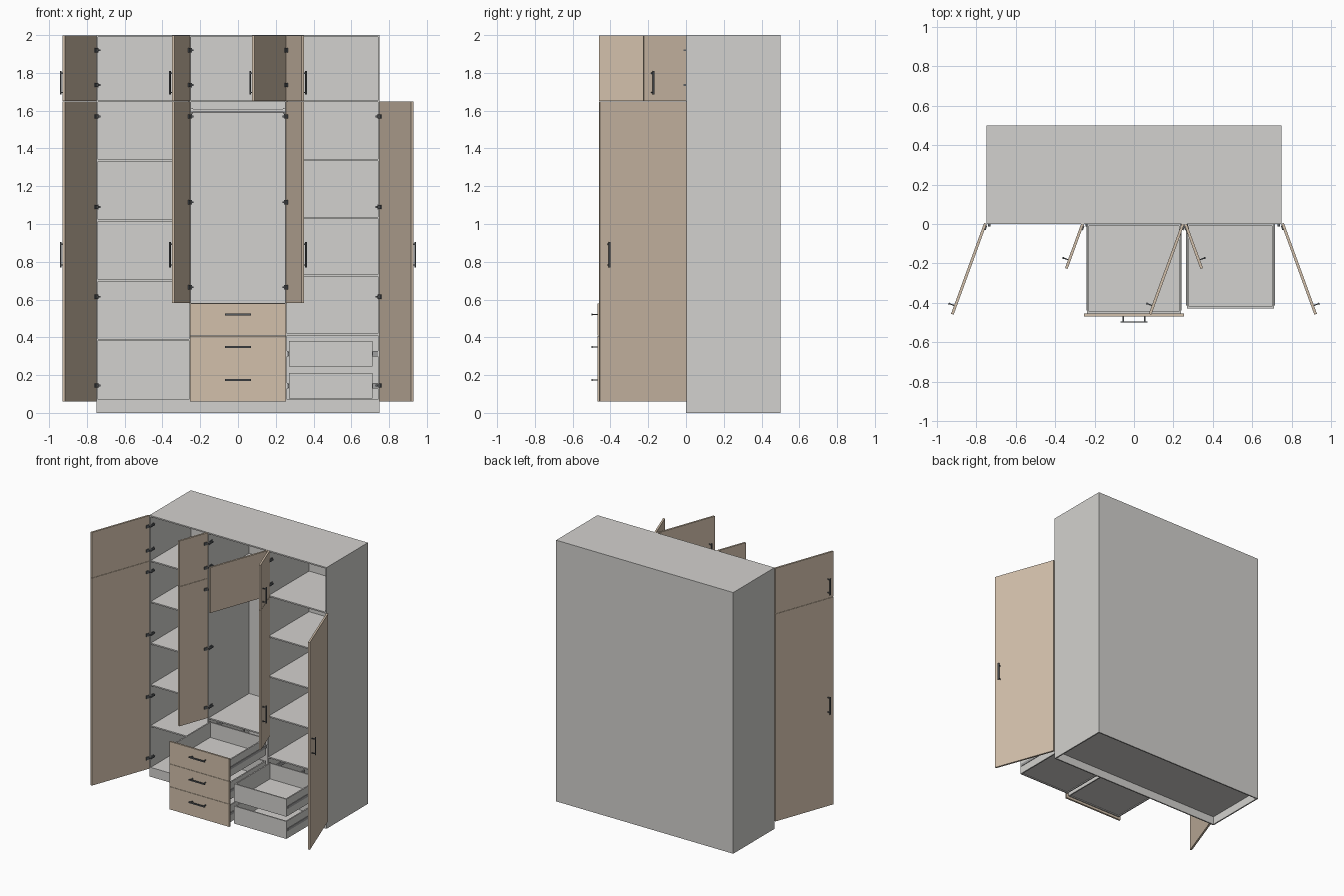
import bpy, bmesh, math
from mathutils import Matrix, Vector

if "Cube" in bpy.data.objects:
    bpy.data.objects.remove(bpy.data.objects["Cube"])


def material(name, rgb):
    m = bpy.data.materials.new(name)
    m.diffuse_color = (*rgb, 1)
    m.use_nodes = True
    m.node_tree.nodes["Principled BSDF"].inputs["Base Color"].default_value = m.diffuse_color
    return m


GREY = material("light grey board", (0.65, 0.64, 0.62))
WOOD = material("pale wood", (0.65, 0.53, 0.41))
METAL = material("dark metal", (0.10, 0.11, 0.12))
STEEL = material("steel", (0.35, 0.35, 0.35))
T = 0.010          # board thickness
DT = 0.014         # door thickness


def boxes(name, mat, spans, matrix=Matrix()):
    """One object from boxes given as (x0, x1, y0, y1, z0, z1)."""
    bm = bmesh.new()
    for x0, x1, y0, y1, z0, z1 in spans:
        centre = Vector(((x0 + x1) / 2, (y0 + y1) / 2, (z0 + z1) / 2))
        size = Matrix.Diagonal((abs(x1 - x0), abs(y1 - y0), abs(z1 - z0), 1))
        bmesh.ops.create_cube(bm, size=1, matrix=Matrix.Translation(centre) @ size)
    bm.transform(matrix)
    bmesh.ops.recalc_face_normals(bm, faces=bm.faces)
    me = bpy.data.meshes.new(name)
    bm.to_mesh(me)
    bm.free()
    me.materials.append(mat)
    ob = bpy.data.objects.new(name, me)
    bpy.context.collection.objects.link(ob)
    return ob


def cylinder(name, mat, radius, length, matrix, sides=16):
    bm = bmesh.new()
    bmesh.ops.create_cone(bm, cap_ends=True, segments=sides, radius1=radius,
                          radius2=radius, depth=length, matrix=matrix)
    me = bpy.data.meshes.new(name)
    bm.to_mesh(me)
    bm.free()
    me.materials.append(mat)
    ob = bpy.data.objects.new(name, me)
    bpy.context.collection.objects.link(ob)
    return ob


# Carcass: sides, top, bottom, back, plinth and two dividers
W, D, H = 0.75, 0.5, 2.0
boxes("side_panels", GREY, [(-W, -W + T, 0, D, 0, H), (W - T, W, 0, D, 0, H)])
boxes("top_panel", GREY, [(-W + T, W - T, 0, D, H - T, H)])
boxes("bottom_panel", GREY, [(-W + T, W - T, 0, D - T, 0.062, 0.072)])
boxes("back_panel", GREY, [(-W + T, W - T, D - T, D, 0.062, H - T)])
boxes("plinth", GREY, [(-W + T, W - T, 0, T, 0, 0.062),
                       (-W + T, W - T, D - T, D, 0, 0.062)])
DIV = 0.254
boxes("dividers", GREY, [(s * DIV - T / 2, s * DIV + T / 2, 0, D - T, 0.072, H - T)
                         for s in (-1, 1)])

# Shelves of the three columns
IN = DIV + T / 2
columns = {
    "left": (-W + T, -IN, (1.65, 1.336, 1.018, 0.70, 0.387)),
    "centre": (-DIV + T / 2, DIV - T / 2, (1.65, 0.577)),
    "right": (IN, W - T, (1.65, 1.339, 1.033, 0.727, 0.414)),
}
for side, (x0, x1, heights) in columns.items():
    boxes(side + "_shelves", GREY,
          [(x0, x1, 0.002, D - T, z - T / 2, z + T / 2) for z in heights])

# Clothes rail with end sockets
along_x = Matrix.Rotation(math.pi / 2, 4, 'Y')
cylinder("clothes_rail", GREY, 0.009, 0.498, Matrix.Translation((0, 0.25, 1.60)) @ along_x)
for s in (-1, 1):
    cylinder("rail_socket", GREY, 0.014, 0.012,
             Matrix.Translation((s * 0.243, 0.25, 1.60)) @ along_x)


def door(name, hinge_x, side, width, z0, z1, handle, hinges):
    """Door swung open 110 degrees; side = 1 hinges on its left edge, -1 on its right."""
    swing = (Matrix.Translation((hinge_x, 0, 0)) @ Matrix.Diagonal((side, 1, 1, 1))
             @ Matrix.Rotation(math.radians(-110), 4, 'Z'))
    boxes(name, WOOD, [(0, width, -DT, 0, z0 + 0.001, z1 - 0.001)], swing)
    # Bar handle on the outer face
    h0, h1 = handle
    hx, hy = width - 0.045, -DT - 0.030
    boxes(name + "_handle", METAL,
          [(hx - 0.005, hx + 0.005, hy, hy + 0.006, h0, h1)] +
          [(hx - 0.003, hx + 0.003, hy, -DT, z - 0.003, z + 0.003)
           for z in (h0 + 0.012, h1 - 0.012)], swing)
    # Hinges: cup on the door, arm and plate on the wall
    boxes(name + "_hinge_cups", METAL,
          [(0.008, 0.032, 0, 0.006, z - 0.011, z + 0.011) for z in hinges], swing)
    wall = Matrix.Translation((hinge_x, 0, 0)) @ Matrix.Diagonal((side, 1, 1, 1))
    plates = []
    for z in hinges:
        plates.append((0.005, 0.010, 0.012, 0.040, z - 0.012, z + 0.012))
        plates.append((0.008, 0.019, -0.012, 0.038, z - 0.005, z + 0.005))
    boxes(name + "_hinge_plates", METAL, plates, wall)


LOW, UP = (0.77, 0.905), (1.685, 1.81)
TALL_H, MID_H, UP_H = (1.57, 1.09, 0.615, 0.145), (1.57, 1.115, 0.665), (1.92, 1.735)
door("left_tall_door", -0.748, 1, 0.49, 0.06, 1.65, LOW, TALL_H)
door("left_upper_door", -0.748, 1, 0.49, 1.65, 2.0, UP, UP_H)
door("right_tall_door", 0.748, -1, 0.49, 0.06, 1.65, LOW, TALL_H)
door("right_upper_door", 0.256, 1, 0.49, 1.65, 2.0, UP, UP_H)
for side, s in (("left", 1), ("right", -1)):
    door("centre_%s_door" % side, -0.254 * s, s, 0.243, 0.58, 1.65, LOW, MID_H)
    door("centre_%s_upper_door" % side, -0.254 * s, s, 0.243, 1.65, 2.0, UP, UP_H)


def drawer(name, x0, x1, y0, z0, z1, wall0, wall1):
    """Open tray pulled fully out, with slides running back into the cabinet."""
    boxes(name + "_tray", GREY, [
        (x0, x0 + T, y0, 0, z0, z1), (x1 - T, x1, y0, 0, z0, z1),
        (x0 + T, x1 - T, y0, y0 + T, z0, z1), (x0 + T, x1 - T, -T, 0, z0, z1),
        (x0 + T, x1 - T, y0 + T, -T, z0 + 0.006, z0 + 0.014)])
    zc = (z0 + z1) / 2
    boxes(name + "_slides", STEEL, [
        (x0 - 0.004, x0, y0 + 0.015, 0.06, zc - 0.010, zc + 0.010),
        (x1, x1 + 0.004, y0 + 0.015, 0.06, zc - 0.010, zc + 0.010),
        (wall0, x0 - 0.002, 0.004, 0.43, zc - 0.014, zc + 0.014),
        (x1 + 0.002, wall1, 0.004, 0.43, zc - 0.014, zc + 0.014)])


# Centre drawers with wooden fronts and bar handles
for i, (z0, z1) in enumerate(((0.061, 0.234), (0.236, 0.408), (0.410, 0.580))):
    name = "centre_drawer_%d" % (i + 1)
    drawer(name, -0.238, 0.238, -0.455, z0 + 0.018, z0 + 0.148, -0.249, 0.249)
    boxes(name + "_front", WOOD, [(-0.254, 0.254, -0.469, -0.455, z0, z1)])
    zh = (0.175, 0.348, 0.520)[i]
    boxes(name + "_handle", METAL,
          [(-0.068, 0.068, -0.500, -0.494, zh - 0.005, zh + 0.005)] +
          [(x - 0.003, x + 0.003, -0.495, -0.469, zh - 0.003, zh + 0.003)
           for x in (-0.055, 0.055)])

# Plain inner drawers in the right column
for i, z0 in enumerate((0.076, 0.246)):
    drawer("right_drawer_%d" % (i + 1), 0.269, 0.711, -0.43, z0, z0 + 0.134, 0.259, 0.740)
